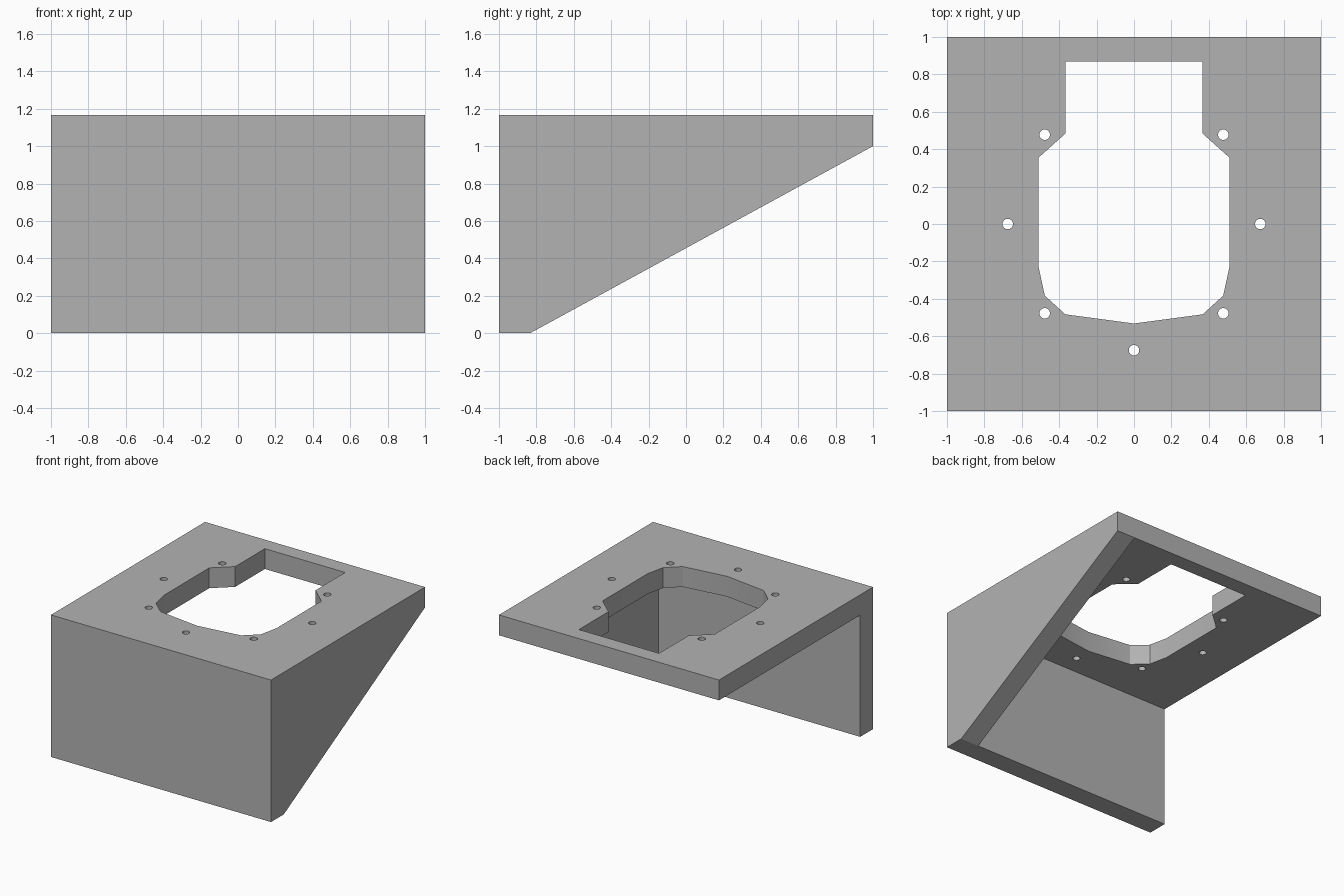
import bpy
import bmesh
from math import cos, sin, radians
from mathutils import Vector

cube = bpy.data.objects.get("Cube")
if cube:
    bpy.data.objects.remove(cube, do_unlink=True)

HEIGHT = 1.167   # overall height
WALL = 0.167     # thickness of every panel

grey = bpy.data.materials.new("plain_grey")
grey.use_nodes = True
colour = (0.45, 0.45, 0.45, 1)
grey.diffuse_color = colour
grey.node_tree.nodes["Principled BSDF"].inputs["Base Color"].default_value = colour


def prism(name, outline, offset):
    """Extrude a closed 3D outline along an offset into a solid."""
    bm = bmesh.new()
    face = bm.faces.new([bm.verts.new(p) for p in outline])
    extruded = bmesh.ops.extrude_face_region(bm, geom=[face], use_keep_orig=True)
    moved = [g for g in extruded["geom"] if isinstance(g, bmesh.types.BMVert)]
    bmesh.ops.translate(bm, verts=moved, vec=Vector(offset))
    bmesh.ops.recalc_face_normals(bm, faces=bm.faces)
    mesh = bpy.data.meshes.new(name)
    bm.to_mesh(mesh)
    bm.free()
    mesh.materials.append(grey)
    obj = bpy.data.objects.new(name, mesh)
    bpy.context.collection.objects.link(obj)
    return obj


def cut(target, cutter):
    """Subtract a solid, then drop it."""
    mod = target.modifiers.new(cutter.name, "BOOLEAN")
    mod.operation = "DIFFERENCE"
    mod.solver = "EXACT"
    mod.object = cutter
    bpy.context.view_layer.objects.active = target
    bpy.ops.object.modifier_apply(modifier=mod.name)
    bpy.data.objects.remove(cutter, do_unlink=True)


# Bracket body: side profile with sloping rear edge, run across the width
side = [(-1, 0), (WALL - 1, 0), (1, HEIGHT - WALL), (1, HEIGHT), (-1, HEIGHT)]
bracket = prism("mounting_bracket", [(-1, y, z) for y, z in side], (2, 0, 0))

# Hollow below the top plate, leaving a front panel and one left gusset
near, far = WALL - 1, 1 - WALL
floor = [(-1.2, near), (far, near), (far, 1.2), (-1.2, 1.2)]
cut(bracket, prism("hollow", [(x, y, -0.2) for x, y in floor],
                   (0, 0, HEIGHT - WALL + 0.2)))

# Device opening through the top plate, mirrored about x = 0
half = [(0.365, 0.87), (0.365, 0.485), (0.51, 0.355), (0.51, -0.23),
        (0.477, -0.383), (0.367, -0.483)]
opening = half + [(0, -0.532)] + [(-x, y) for x, y in reversed(half)]
cut(bracket, prism("opening", [(x, y, 0.9) for x, y in opening], (0, 0, 0.5)))

# Screw holes on a circle, none at the rear
for angle in (-45, 0, 45, 135, 180, 225, 270):
    cx, cy = 0.675 * cos(radians(angle)), 0.675 * sin(radians(angle))
    ring = [(cx + 0.028 * cos(radians(a)), cy + 0.028 * sin(radians(a)), 0.9)
            for a in range(0, 360, 15)]
    cut(bracket, prism("screw_hole", ring, (0, 0, 0.5)))

# Smooth hole walls, crisp panel edges
bpy.ops.object.select_all(action="DESELECT")
bracket.select_set(True)
bpy.context.view_layer.objects.active = bracket
bpy.ops.object.shade_smooth_by_angle(angle=radians(16))
